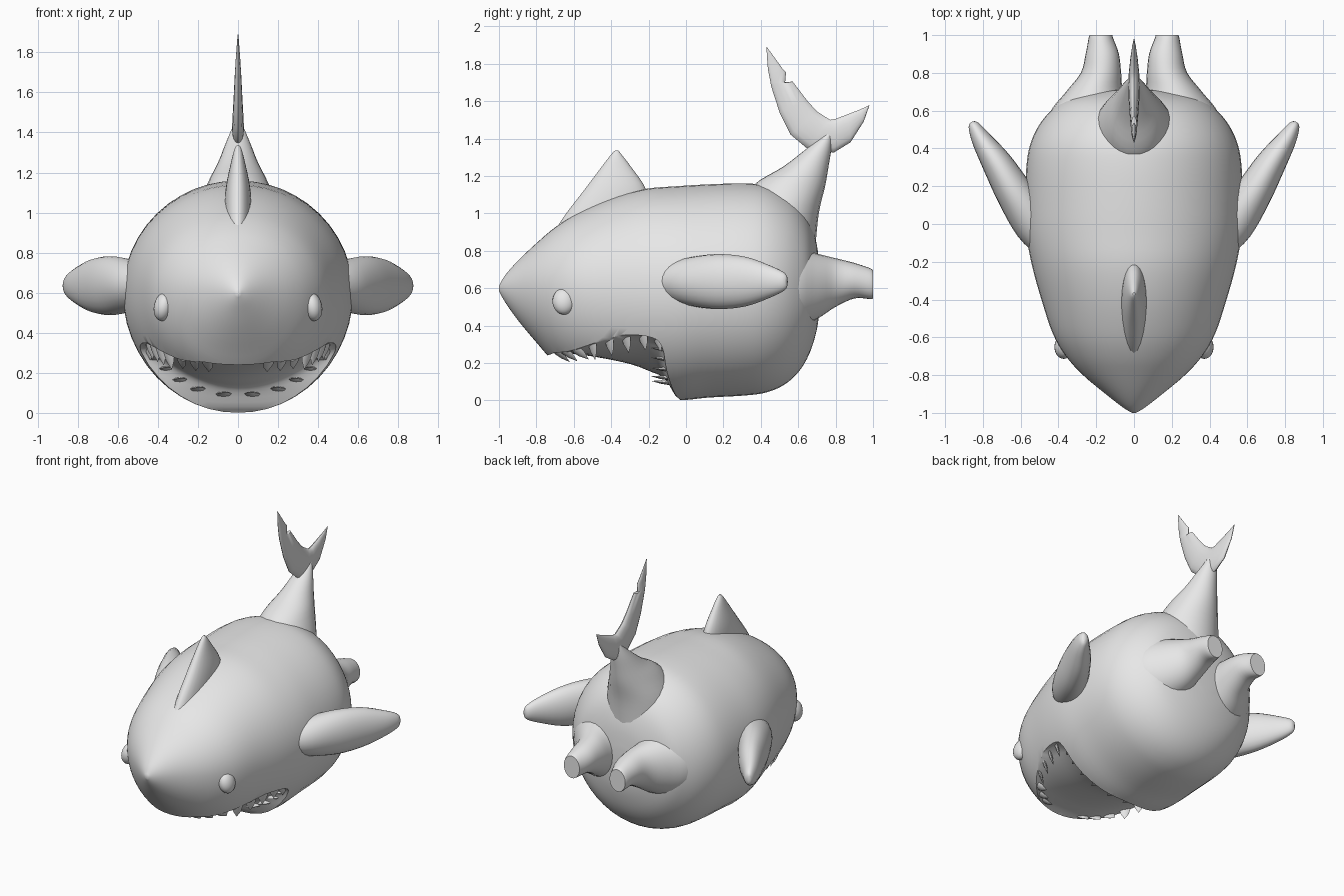
import bpy, bmesh, math
from mathutils import Vector

cube = bpy.data.objects.get("Cube")
if cube:
    bpy.data.objects.remove(cube, do_unlink=True)

grey = bpy.data.materials.new("plain grey")
grey.use_nodes = True
grey.diffuse_color = (0.8, 0.8, 0.8, 1)
grey.node_tree.nodes["Principled BSDF"].inputs["Base Color"].default_value = (0.8, 0.8, 0.8, 1)


def smooth(obj, angle=45):
    bpy.ops.object.select_all(action='DESELECT')
    obj.select_set(True)
    bpy.context.view_layer.objects.active = obj
    bpy.ops.object.shade_smooth_by_angle(angle=math.radians(angle))


def loft(name, rings):
    """Skin a list of closed rings and cap both ends."""
    bm = bmesh.new()
    loops = [[bm.verts.new(p) for p in r] for r in rings]
    n = len(loops[0])
    for a, b in zip(loops, loops[1:]):
        for i in range(n):
            j = (i + 1) % n
            bm.faces.new((a[i], a[j], b[j], b[i]))
    bm.faces.new(loops[0])
    bm.faces.new(loops[-1])
    bmesh.ops.recalc_face_normals(bm, faces=bm.faces)
    mesh = bpy.data.meshes.new(name)
    bm.to_mesh(mesh)
    bm.free()
    mesh.materials.append(grey)
    obj = bpy.data.objects.new(name, mesh)
    bpy.context.collection.objects.link(obj)
    smooth(obj)
    return obj


def ring(centre, u, v, n=24):
    c, u, v = Vector(centre), Vector(u), Vector(v)
    turn = [2 * math.pi * i / n for i in range(n)]
    return [c + u * math.cos(t) + v * math.sin(t) for t in turn]


def refine(rows, steps=4):
    """Catmull-Rom interpolation between rows of numbers."""
    out = []
    for i in range(len(rows) - 1):
        p = [rows[max(0, min(len(rows) - 1, i + k))] for k in (-1, 0, 1, 2)]
        for s in range(steps):
            t = s / steps
            out.append([0.5 * (2 * b + (c - a) * t + (2 * a - 5 * b + 4 * c - d) * t * t
                               + (3 * b - a - 3 * c + d) * t ** 3)
                        for a, b, c, d in zip(*p)])
    out.append(list(rows[-1]))
    return out


def sample(rows, y):
    """Linear lookup of a row by its first value."""
    for a, b in zip(rows, rows[1:]):
        if a[0] <= y <= b[0]:
            t = (y - a[0]) / (b[0] - a[0])
            return [p + (q - p) * t for p, q in zip(a, b)]
    return rows[-1]


# Body: y, top, bottom, half width
MID = 0.6
body_rows = refine([
    (-1, .61, .585, .01), (-.97, .665, .53, .06), (-.9, .745, .43, .15),
    (-.8, .84, .31, .27), (-.7, .925, .2, .36), (-.58, 1.0, .125, .43),
    (-.4, 1.08, .06, .49), (-.22, 1.13, .02, .54), (-.05, 1.145, 0, .57),
    (.12, 1.155, .015, .575), (.3, 1.16, .025, .57), (.42, 1.15, .04, .55),
    (.52, 1.11, .08, .505), (.6, 1.05, .15, .44), (.66, .96, .25, .36),
    (.7, .83, .38, .22), (.715, .68, .5, .08)])


def body_ring(y, top, bottom, w, n=48):
    pts = []
    for i in range(n):
        t = 2 * math.pi * i / n
        h = top - MID if math.sin(t) > 0 else MID - bottom
        pts.append((w * math.cos(t), y, MID + h * math.sin(t)))
    return pts


body = loft("body", [body_ring(*r) for r in body_rows])

# Mouth cutter: y, lip height at the cheeks, height at the centre
mouth_rows = refine([
    (-.9, .1, .1), (-.74, .24, .24), (-.64, .28, .25), (-.5, .335, .235),
    (-.3, .35, .195), (-.18, .335, .15), (-.13, .29, .13), (-.1, .17, .1),
    (-.06, .06, .03), (-.02, -.01, -.01), (.02, -.1, -.1)], 3)


def mouth_height(x, lip, centre):
    return lip - (lip - centre) * max(0, 1 - (x / .45) ** 2)


xs = [-.7 + .05 * i for i in range(29)]
cutter = loft("mouth_cutter", [
    [(x, y, mouth_height(x, lip, c)) for x in xs] + [(.7, y, -.5), (-.7, y, -.5)]
    for y, lip, c in mouth_rows])
cut = body.modifiers.new("mouth", 'BOOLEAN')
cut.operation = 'DIFFERENCE'
cut.object = cutter
bpy.context.view_layer.objects.active = body
bpy.ops.object.modifier_apply(modifier=cut.name)
bpy.data.objects.remove(cutter, do_unlink=True)
smooth(body, 40)


# Upright parts from stacked ovals: z, front, back, half width
def stack(name, rows):
    loft(name, [ring((0, (a + b) / 2, z), (0, (b - a) / 2, 0), (w, 0, 0))
                for z, a, b, w in refine(rows)])


stack("dorsal_fin", [(.88, -.72, -.21, .07), (1.0, -.64, -.2, .07),
                     (1.13, -.54, -.215, .06), (1.25, -.45, -.295, .035),
                     (1.315, -.4, -.345, .018), (1.337, -.378, -.362, .005)])
stack("tail_stem", [(.8, .2, .69, .24), (1.0, .27, .71, .21), (1.15, .36, .745, .15),
                    (1.25, .52, .762, .1), (1.35, .65, .778, .06),
                    (1.42, .735, .782, .03), (1.455, .765, .778, .01)])

# Forked tail fin: leading y, z, trailing y, z, half thickness
fork = [(.43, 1.89, .432, 1.89, .002), (.436, 1.79, .515, 1.775, .01),
        (.44, 1.76, .535, 1.755, .012), (.452, 1.7, .53, 1.7, .015),
        (.455, 1.68, .57, 1.705, .016), (.5, 1.54, .65, 1.6, .022),
        (.56, 1.42, .7, 1.545, .027), (.65, 1.345, .77, 1.5, .03),
        (.79, 1.325, .8, 1.505, .028), (.88, 1.38, .865, 1.53, .02),
        (.95, 1.49, .93, 1.555, .01), (.98, 1.575, .978, 1.577, .002)]
loft("tail_fin", [ring((0, (a + c) / 2, (b + d) / 2), (0, (c - a) / 2, (d - b) / 2),
                       (t, 0, 0), 16) for a, b, c, d, t in fork])


def tooth(name, base, direction, width, length):
    """Flat pointed tooth, wide along the lip."""
    d = Vector(direction).normalized()
    side = d.cross(Vector((0, 0, 1)) if abs(d.z) < .6 else Vector((base[0], -.4, 0)))
    side.normalize()
    thick = d.cross(side) * width * .3
    base = Vector(base)
    loft(name, [ring(base + d * length * t, side * width * k, thick * k, 8)
                for t, k in ((-.2, 1), (.4, .75), (1, .04))])


for s, label in ((1, "left"), (-1, "right")):
    # Pectoral fin: x, y, half thickness, half height
    paddle = refine([(.42, -.12, .1, .09), (.52, 0, .115, .125), (.63, .16, .1, .147),
                     (.725, .32, .08, .132), (.81, .45, .052, .085),
                     (.85, .52, .03, .05), (.862, .538, .01, .025)])
    loft(label + "_pectoral_fin", [ring((s * x, y, .635), (s * .82 * t, -.58 * t, 0), (0, 0, h))
                                   for x, y, t, h in paddle])
    # Rear stub: y, x, z, half width, half height
    stub = refine([(.4, .26, .6, .22, .27), (.58, .24, .6, .21, .22),
                   (.7, .21, .61, .15, .175), (.8, .175, .63, .107, .13),
                   (.9, .168, .64, .088, .095), (.98, .175, .625, .066, .083),
                   (1, .175, .62, .06, .076)])
    loft(label + "_rear_stub", [ring((s * x, y, z), (w, 0, 0), (0, 0, h))
                                for y, x, z, w, h in stub])
    # Eye
    bpy.ops.mesh.primitive_uv_sphere_add(segments=24, ring_count=12, radius=1,
                                         location=(s * .372, -.652, .53))
    eye = bpy.context.object
    eye.name = label + "_eye"
    eye.scale = (.048, .062, .072)
    eye.rotation_euler = (0, s * math.radians(-12), 0)
    eye.data.materials.append(grey)
    smooth(eye, 60)
    # Upper teeth follow the lip line
    for i, y in enumerate((-.71, -.67, -.61, -.53, -.44, -.35, -.26, -.18)):
        lip, c = sample(mouth_rows, y)[1:]
        top, bottom, w = sample(body_rows, y)[1:]
        x = .92 * w * math.sqrt(max(0, 1 - ((MID - lip) / (MID - bottom)) ** 2))
        back = 1 if y < -.58 else .15
        tooth(f"{label}_upper_tooth_{i}", (s * x, y + .03, mouth_height(x, lip, c)),
              (-s * .15, back, -.8), .035, .075)
    # Lower teeth point forward out of the jaw
    for i, (x, z) in enumerate(((.07, .095), (.2, .12), (.29, .165), (.36, .22), (.41, .27))):
        tooth(f"{label}_lower_tooth_{i}", (s * x, -.1, z), (-s * .1, -1, .1), .042, .085)
